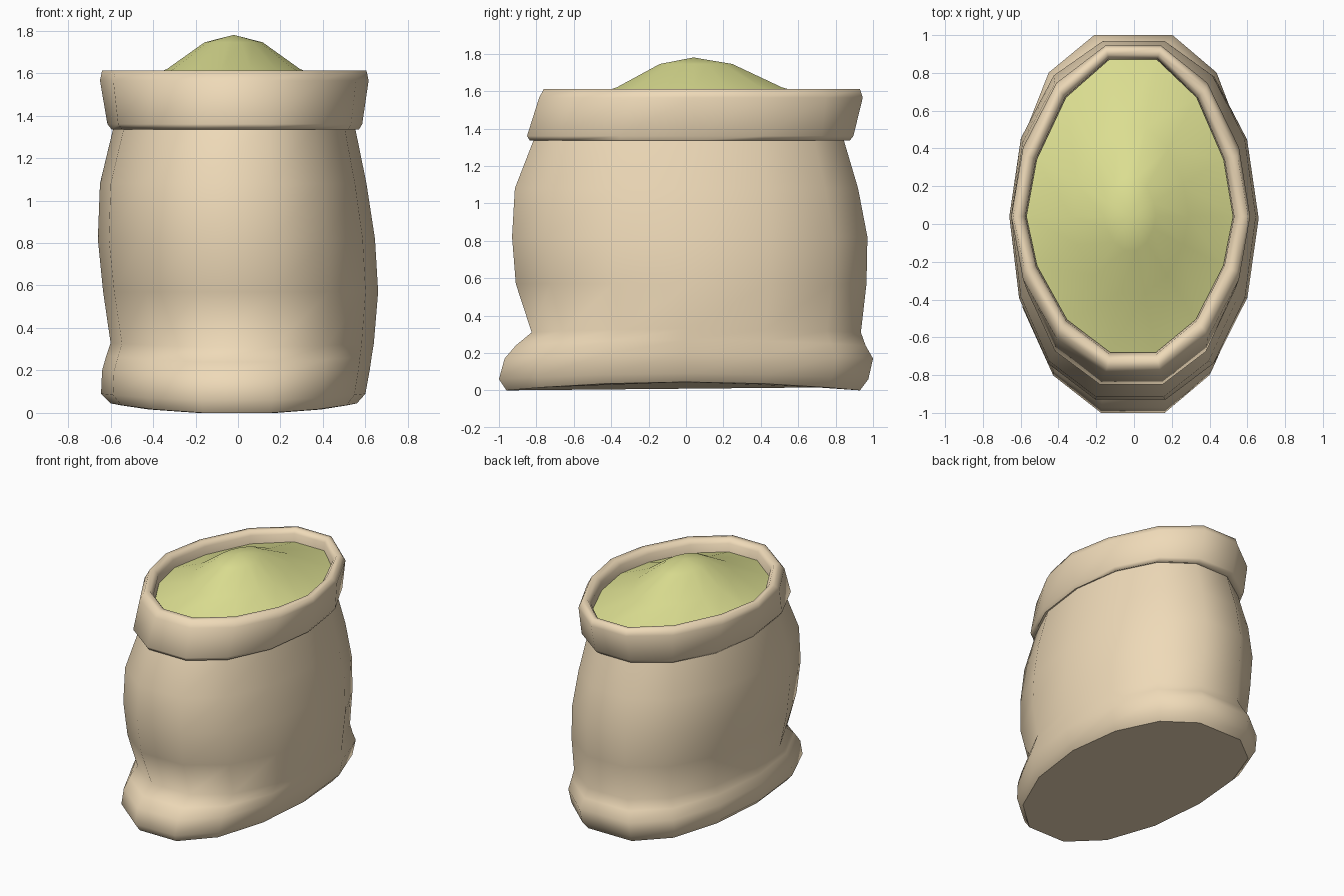
import bpy, bmesh, math

if "Cube" in bpy.data.objects:
    bpy.data.objects.remove(bpy.data.objects["Cube"])

SIDES = 14


def material(name, color):
    m = bpy.data.materials.new(name)
    m.diffuse_color = (*color, 1)
    m.use_nodes = True
    m.node_tree.nodes["Principled BSDF"].inputs["Base Color"].default_value = m.diffuse_color
    return m


def ring(z, x0, x1, y0, y1, yc=0.04, lift=0.0, back=0.93, front=0.9, left=0.0, ey=1.0):
    """Lopsided oval: separate extents per side, lifted flanks, corner fullness."""
    pts = []
    for k in range(SIDES):
        a = 2 * math.pi * k / SIDES
        c, s = math.cos(a), math.sin(a) / math.sin(math.radians(540 / 7))
        ex = back if s > 0 else front
        if s < 0 and c < 0:
            ex -= left
        cx = math.copysign(abs(c) ** ex, c)
        sy = math.copysign(abs(s) ** ey, s)
        x = cx * (x1 if c > 0 else -x0)
        y = yc + sy * ((y1 - yc) if s > 0 else (yc - y0))
        pts.append((x, y, z + lift * (1 - sy * sy)))
    return pts


def mouth(z, x0, x1, y0, y1):
    """Ring of the rim and grain, with slimmer shoulders."""
    return ring(z, x0, x1, y0, y1, back=0.97, front=1.0, ey=1.25)


def loft(name, rings, mat, angle, base=False, tip=None):
    bm = bmesh.new()
    loops = [[bm.verts.new(p) for p in r] for r in rings]
    for lo, hi in zip(loops, loops[1:]):
        for i in range(SIDES):
            j = (i + 1) % SIDES
            bm.faces.new((lo[i], lo[j], hi[j], hi[i]))
    if tip:
        t = bm.verts.new(tip)
        for i in range(SIDES):
            bm.faces.new((loops[-1][i], loops[-1][(i + 1) % SIDES], t))
    if base:
        bm.faces.new(loops[0][::-1])
    me = bpy.data.meshes.new(name)
    bm.to_mesh(me)
    bm.free()
    me.materials.append(mat)
    ob = bpy.data.objects.new(name, me)
    bpy.context.collection.objects.link(ob)
    bpy.ops.object.select_all(action='DESELECT')
    ob.select_set(True)
    bpy.context.view_layer.objects.active = ob
    bpy.ops.object.shade_smooth_by_angle(angle=math.radians(angle))
    if base:
        me.polygons[len(me.polygons) - 1].use_smooth = False
    return ob


cloth = material("cloth", (0.86, 0.70, 0.48))
grain = material("grain", (0.73, 0.75, 0.29))

# Sack: slumped foot, bulging body, closing under the cuff
loft("sack_body", [
    ring(0.00, -0.60, 0.56, -0.96, 0.93, 0.0, 0.045, 0.76, 0.87),
    ring(0.06, -0.645, 0.60, -1.00, 0.975, 0.0, 0.03, 0.74, 0.87),
    ring(0.17, -0.64, 0.62, -0.97, 1.00, 0.0, 0.03, 0.74, 0.87),
    ring(0.24, -0.62, 0.63, -0.91, 0.96, 0.0, 0.03, 0.80, 0.88),
    ring(0.31, -0.60, 0.64, -0.825, 0.935, 0.02, 0.02, 0.88, 0.9),
    ring(0.57, -0.635, 0.66, -0.91, 0.965, 0.03, left=0.08),
    ring(0.82, -0.66, 0.645, -0.93, 0.97, left=0.12),
    ring(1.08, -0.65, 0.605, -0.915, 0.92, left=0.12),
    ring(1.35, -0.585, 0.55, -0.81, 0.84, left=0.05),
], cloth, 85, base=True)

# Rolled cuff: underside, flared outer wall, rounded rim, inner wall
loft("rolled_cuff", [
    ring(1.35, -0.57, 0.535, -0.79, 0.82, left=0.05),
    ring(1.335, -0.595, 0.57, -0.835, 0.875, left=0.08),
    ring(1.36, -0.615, 0.585, -0.85, 0.895, left=0.08),
    ring(1.565, -0.65, 0.615, -0.785, 0.945, back=0.97, front=0.97, ey=1.12),
    mouth(1.612, -0.64, 0.605, -0.76, 0.93),
    mouth(1.612, -0.60, 0.56, -0.715, 0.895),
    mouth(1.58, -0.575, 0.53, -0.69, 0.875),
    mouth(1.48, -0.57, 0.525, -0.68, 0.87),
], cloth, 80)


# Grain mound filling the mouth
def mound(f, z):
    return [(-0.02 + (x + 0.02) * f, 0.04 + (y - 0.04) * f, z)
            for x, y, _ in mouth(0, -0.57, 0.525, -0.68, 0.87)]


loft("grain_mound", [mound(1.0, 1.52), mound(0.57, 1.62), mound(0.25, 1.745)],
     grain, 60, tip=(-0.02, 0.04, 1.78))
